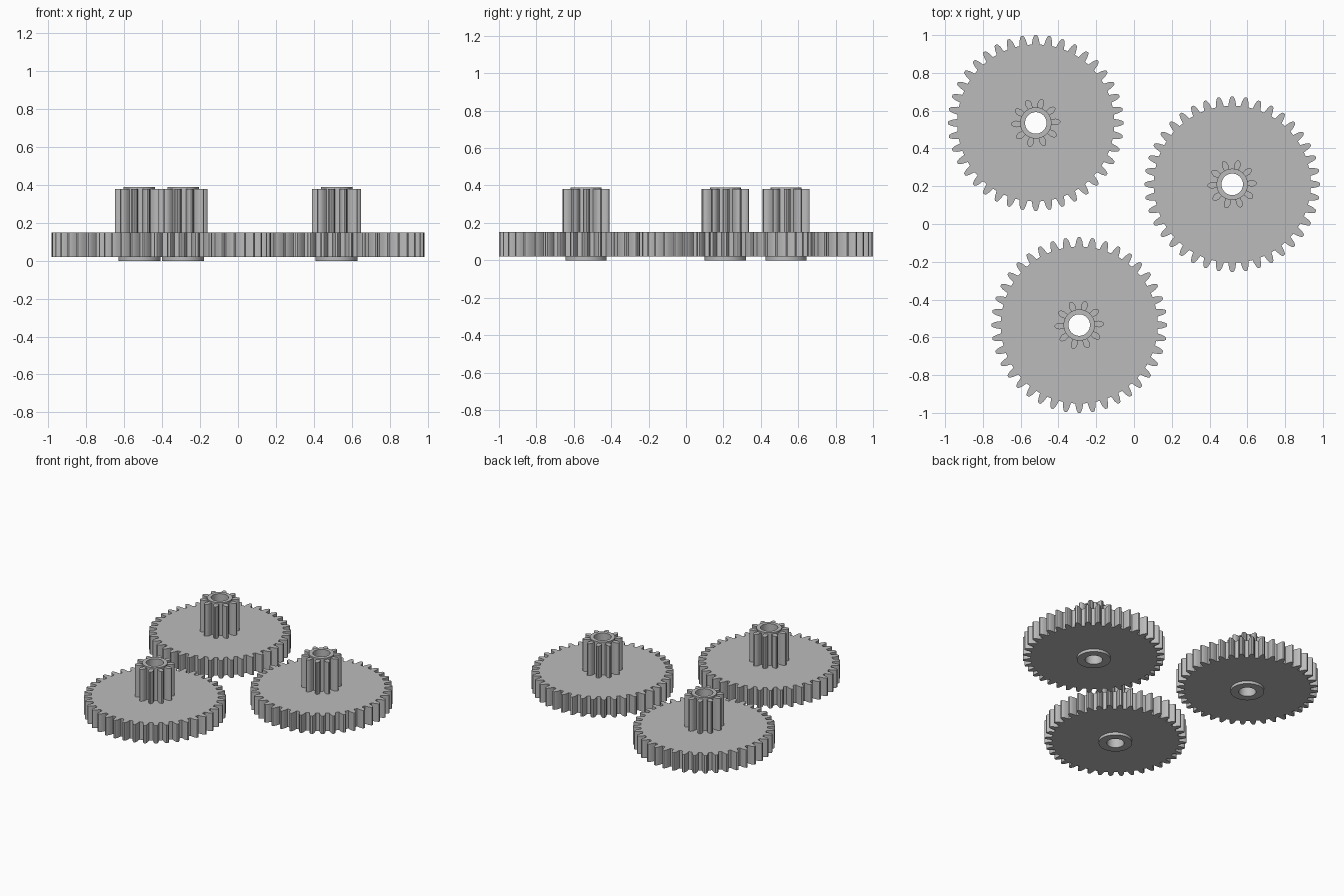
import bpy, bmesh
from math import sin, cos, pi, radians

cube = bpy.data.objects.get("Cube")
if cube:
    bpy.data.objects.remove(cube, do_unlink=True)

grey = bpy.data.materials.new("plain_grey")
grey.use_nodes = True
colour = (0.5, 0.5, 0.5, 1)
grey.diffuse_color = colour
grey.node_tree.nodes["Principled BSDF"].inputs["Base Color"].default_value = colour

BORE = 0.057


def circle(radius, count=48):
    return [(radius * cos(2 * pi * i / count), radius * sin(2 * pi * i / count))
            for i in range(count)]


def toothed(teeth, flank, phase=0):
    """Outline of a gear; flank lists (radius, half width) from root to tip."""
    points = []
    tooth = [(r, -w) for r, w in flank] + [(r, w) for r, w in reversed(flank)]
    for i in range(teeth):
        a = phase + 2 * pi * i / teeth
        points += [(r * cos(a) - w * sin(a), r * sin(a) + w * cos(a)) for r, w in tooth]
    return points


def bored_prism(name, outline, z0, z1, caps):
    """Extruded outline with a central bore; caps are the heights to close."""
    bm = bmesh.new()
    rims = {z0: [], z1: []}
    for loop, outward in ((outline, True), (circle(BORE), False)):
        low, high = ([bm.verts.new((x, y, z)) for x, y in loop] for z in (z0, z1))
        n = len(loop)
        for i in range(n):
            j = (i + 1) % n
            quad = [low[i], low[j], high[j], high[i]]
            bm.faces.new(quad if outward else quad[::-1])
            rims[z0].append(bm.edges.get((low[i], low[j])))
            rims[z1].append(bm.edges.get((high[i], high[j])))
    for z in caps:
        result = bmesh.ops.triangle_fill(bm, use_beauty=True, edges=rims[z])
        for face in result["geom"]:
            if isinstance(face, bmesh.types.BMFace):
                face.normal_update()
                if (face.normal.z > 0) != (z == z1):
                    face.normal_flip()
    mesh = bpy.data.meshes.new(name)
    bm.to_mesh(mesh)
    bm.free()
    mesh.materials.append(grey)
    mesh.shade_smooth()
    mesh.set_sharp_from_angle(angle=radians(30))
    return mesh


# Tooth flanks of the big wheel and the small pinion
wheel_flank = [(0.415, 0.021), (0.425, 0.0195), (0.443, 0.0165),
               (0.458, 0.011), (0.465, 0.006)]
pinion_flank = [(0.078, 0.013), (0.09, 0.0145), (0.105, 0.0175),
                (0.118, 0.014), (0.126, 0.009), (0.13, 0.004)]

# Parts of one gear, from bottom to top
parts = [
    bored_prism("bottom_collar", circle(0.11), 0, 0.02, [0]),
    bored_prism("gear_wheel", toothed(40, wheel_flank), 0.02, 0.15, [0.02, 0.15]),
    bored_prism("pinion", toothed(10, pinion_flank, radians(3)), 0.15, 0.38, [0.38]),
    bored_prism("top_collar", circle(0.083), 0.38, 0.39, [0.39]),
]

# Three identical gears laid out side by side
places = {"back": (-0.52, 0.535), "left": (0.52, 0.21), "front": (-0.29, -0.535)}
for place, (x, y) in places.items():
    for mesh in parts:
        part = bpy.data.objects.new(f"{place}_{mesh.name}", mesh)
        part.location = (x, y, 0)
        bpy.context.collection.objects.link(part)
